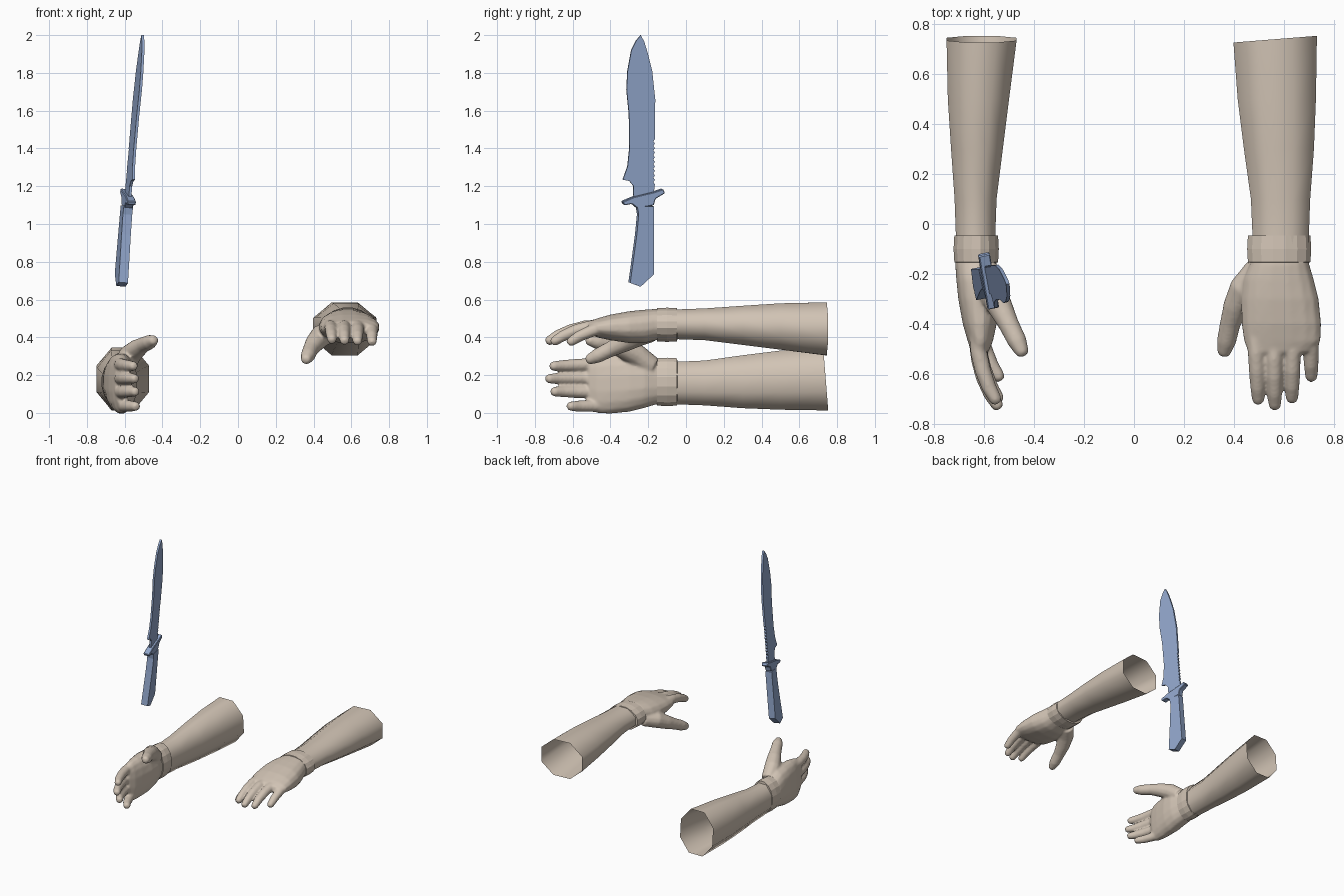
import bpy, bmesh, math
from mathutils import Matrix, Vector

if "Cube" in bpy.data.objects:
    bpy.data.objects.remove(bpy.data.objects["Cube"])


def material(name, rgb):
    m = bpy.data.materials.new(name)
    m.use_nodes = True
    m.diffuse_color = (*rgb, 1)
    m.node_tree.nodes["Principled BSDF"].inputs["Base Color"].default_value = (*rgb, 1)
    return m


SKIN = material("warm beige", (0.64, 0.55, 0.46))
STEEL = material("steel blue", (0.29, 0.39, 0.61))

# Turns the left arm into the right one: mirrored, with its palm facing inward
MIRROR = Matrix(((0, 0, -1, -0.165), (0, 1, 0, 0), (-1, 0, 0, 0.745), (0, 0, 0, 1)))


def add_object(name, mesh, mat):
    ob = bpy.data.objects.new(name, mesh)
    bpy.context.collection.objects.link(ob)
    mesh.materials.clear()
    mesh.materials.append(mat)
    return ob


def finish(bm, name, mat, smooth):
    bmesh.ops.recalc_face_normals(bm, faces=bm.faces)
    for f in bm.faces:
        f.smooth = smooth
    mesh = bpy.data.meshes.new(name)
    bm.to_mesh(mesh)
    bm.free()
    return add_object(name, mesh, mat)


def skin_rings(bm, rings, capped=True):
    rows = [[bm.verts.new(p) for p in ring] for ring in rings]
    for a, b in zip(rows, rows[1:]):
        for i in range(len(a)):
            j = (i + 1) % len(a)
            bm.faces.new((a[i], a[j], b[j], b[i]))
    if capped:
        bm.faces.new(rows[0])
        bm.faces.new(rows[-1])


def box_ring(y, x0, x1, z0, z1, n, power=1.0, slant=0.0):
    """Rounded cross-section that fills the given x and z limits."""
    grow = 1 / math.cos(math.pi / n)
    ring = []
    for i in range(n):
        a = 2 * math.pi * (i + 0.5) / n
        c, s = math.cos(a), math.sin(a)
        px = math.copysign(min(1, abs(c) * grow) ** power, c)
        pz = math.copysign(min(1, abs(s) * grow) ** power, s)
        x = (x0 + x1) / 2 + px * (x1 - x0) / 2
        ring.append((x, y + slant * (x - 0.57), (z0 + z1) / 2 + pz * (z1 - z0) / 2))
    return ring


def tube(bm, path, n=12):
    """Digit along (x, y, z, radius) points with a rounded tip."""
    pts = [Vector(p[:3]) for p in path]
    radii = [p[3] for p in path]
    end = (pts[-1] - pts[-2]).normalized()
    tip, r = pts[-1], radii[-1]
    for k in (0.5, 0.85):
        pts.append(tip + end * r * k)
        radii.append(r * math.sqrt(1 - k * k))
    rings = []
    for i, p in enumerate(pts):
        d = (pts[min(i + 1, len(pts) - 1)] - pts[max(i - 1, 0)]).normalized()
        u = d.cross(Vector((0, 0, 1))).normalized()
        v = u.cross(d)
        rings.append([p + radii[i] * (u * math.cos(t) + v * math.sin(t))
                      for t in (2 * math.pi * k / n for k in range(n))])
    skin_rings(bm, rings)


# Forearm: open eight-sided sleeve
bm = bmesh.new()
forearm = [(0.74, 0.398, 0.732, 0.305, 0.585), (0.5, 0.415, 0.728, 0.335, 0.58),
           (0.3, 0.44, 0.72, 0.36, 0.567), (0.1, 0.468, 0.705, 0.385, 0.553),
           (-0.04, 0.474, 0.7, 0.39, 0.548), (-0.12, 0.474, 0.7, 0.39, 0.548)]
skin_rings(bm, [box_ring(*r, 8, slant=0.08 if i == 0 else 0)
                for i, r in enumerate(forearm)], capped=False)
left_forearm = finish(bm, "left_forearm", SKIN, True)

# Wrist cuff: raised band
bm = bmesh.new()
skin_rings(bm, [box_ring(y, 0.46 - g, 0.702 + g, 0.383 - g, 0.55 + g, 16)
                for y, g in ((-0.045, -0.02), (-0.047, 0.004), (-0.1, 0.007),
                             (-0.153, 0.004), (-0.155, -0.02))])
left_cuff = finish(bm, "left_cuff", SKIN, False)

# Hand: palm, four fingers and thumb
bm = bmesh.new()
palm = [(-0.1, 0.48, 0.69, 0.4, 0.54), (-0.16, 0.465, 0.7, 0.385, 0.55),
        (-0.22, 0.44, 0.718, 0.37, 0.546), (-0.3, 0.43, 0.738, 0.37, 0.538),
        (-0.4, 0.432, 0.748, 0.385, 0.52), (-0.47, 0.442, 0.745, 0.4, 0.5),
        (-0.515, 0.46, 0.7, 0.42, 0.485)]
skin_rings(bm, [box_ring(*r, 16, 0.85) for r in palm])
for x0, x1, y_tip, drop in ((0.485, 0.498, -0.72, 0.385), (0.56, 0.564, -0.742, 0.378),
                            (0.635, 0.632, -0.715, 0.375), (0.705, 0.71, -0.628, 0.372)):
    y0 = y_tip + 0.29
    path = []
    for t, fall, r in ((0, 0, 0.034), (0.3, 0.08, 0.034), (0.55, 0.3, 0.033),
                       (0.78, 0.62, 0.03), (0.93, 0.93, 0.026)):
        path.append((x0 + (x1 - x0) * t, y0 + (y_tip - y0) * t,
                     0.462 + (drop - 0.462) * fall, r))
    tube(bm, path)
tube(bm, [(0.5, -0.18, 0.43, 0.055), (0.44, -0.26, 0.408, 0.06), (0.408, -0.33, 0.372, 0.052),
          (0.385, -0.4, 0.337, 0.042), (0.37, -0.47, 0.302, 0.039), (0.362, -0.505, 0.286, 0.03)])
left_hand = finish(bm, "left_hand", SKIN, True)


def blend(ob):
    """Fuse overlapping shapes into one soft surface."""
    fuse = ob.modifiers.new("fuse", 'REMESH')
    fuse.mode = 'VOXEL'
    fuse.voxel_size = 0.008
    fuse.use_smooth_shade = True
    soft = ob.modifiers.new("soften", 'SMOOTH')
    soft.factor = 0.5
    soft.iterations = 6


# Right arm
for ob in (left_forearm, left_cuff, left_hand):
    mesh = ob.data.copy()
    mesh.transform(MIRROR)
    mesh.flip_normals()
    twin = add_object(ob.name.replace("left", "right"), mesh, SKIN)
    if ob is left_hand:
        blend(ob)
        blend(twin)

# Knife: plates lying in one leaning plane
LEAN = Vector((1, 0.2, -0.087)).normalized()


def plate(name, outline, thick, bevel=0.0):
    bm = bmesh.new()
    sides = []
    for s in (-0.5, 0.5):
        sides.append([bm.verts.new(Vector((-0.505 + 0.087 * (z - 2) - 0.2 * (y + 0.24), y, z))
                                   + LEAN * thick * s) for y, z in outline])
        bm.faces.new(sides[-1])
    a, b = sides
    for i in range(len(a)):
        j = (i + 1) % len(a)
        bm.faces.new((a[i], a[j], b[j], b[i]))
    ob = finish(bm, name, STEEL, False)
    if bevel:
        mod = ob.modifiers.new("bevel", 'BEVEL')
        mod.width = bevel
        mod.segments = 1
        mod.limit_method = 'ANGLE'
    return ob


edge = [(-0.24, 2.0), (-0.265, 1.97), (-0.29, 1.92), (-0.31, 1.81), (-0.315, 1.71),
        (-0.302, 1.58), (-0.3, 1.4), (-0.31, 1.305), (-0.335, 1.235), (-0.3, 1.228),
        (-0.278, 1.2), (-0.28, 1.165), (-0.27, 1.1), (-0.18, 1.1)]
saw = [(-0.166 - 0.008 * (i % 2), 1.21 + 0.012 * i) for i in range(21)]
spine = [(-0.164, 1.66), (-0.18, 1.81), (-0.205, 1.91), (-0.222, 1.965)]
plate("knife_blade", edge + saw + spine, 0.014)

plate("knife_guard", [(-0.34, 1.12), (-0.33, 1.1), (-0.29, 1.108), (-0.262, 1.085),
                      (-0.175, 1.1), (-0.165, 1.135), (-0.115, 1.165), (-0.125, 1.187),
                      (-0.17, 1.172), (-0.28, 1.145)], 0.046, 0.004)

# Handle with a lanyard hole, reached by a hairline slit
hole = [(-0.264 + 0.013 * math.sin(t), 0.703 - 0.013 * math.cos(t))
        for t in (2 * math.pi * k / 10 for k in range(11))]
plate("knife_handle", [(-0.262, 1.095), (-0.255, 1.05), (-0.265, 0.945), (-0.282, 0.82),
                       (-0.3, 0.69), (-0.266, 0.677)] + hole +
      [(-0.264, 0.6765), (-0.245, 0.67), (-0.175, 0.735), (-0.175, 1.095)], 0.05)
